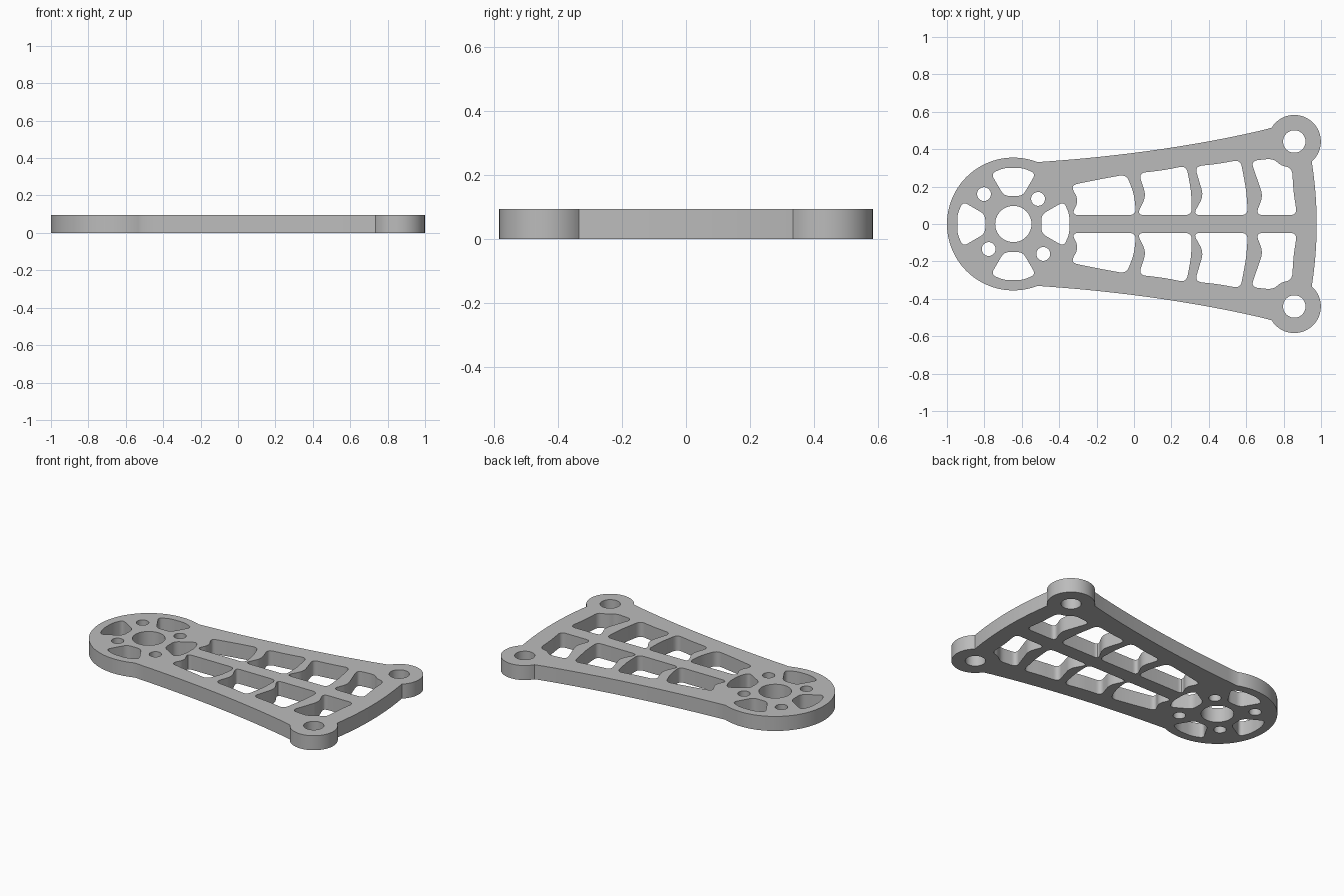
import bpy, bmesh
from math import cos, sin, radians
from mathutils import Vector

cube = bpy.data.objects.get("Cube")
if cube:
    bpy.data.objects.remove(cube, do_unlink=True)

THICK = 0.095
HUB = Vector((-0.645, 0))
BOSS = Vector((0.857, 0.441))

grey = bpy.data.materials.new("plain grey")
grey.use_nodes = True
colour = (0.5, 0.5, 0.5, 1)
grey.diffuse_color = colour
grey.node_tree.nodes["Principled BSDF"].inputs["Base Color"].default_value = colour


def arc(centre, radius, start, end, steps=32):
    angles = [radians(start + (end - start) * i / steps) for i in range(steps + 1)]
    return [centre + radius * Vector((cos(a), sin(a))) for a in angles]


def circle(centre, radius):
    return arc(centre, radius, 0, 360, 48)[:-1]


def bend(a, control, b, steps=12):
    a, control, b = Vector(a), Vector(control), Vector(b)
    ts = [i / steps for i in range(steps + 1)]
    return [a * (1 - t) ** 2 + control * 2 * t * (1 - t) + b * t * t for t in ts]


def rounded(points, size):
    """Closed loop with every corner softened, up to half of each edge."""
    pts = [Vector(p) for p in points]
    loop = []
    for i, p in enumerate(pts):
        ends = []
        for q in (pts[i - 1], pts[(i + 1) % len(pts)]):
            edge = q - p
            ends.append(p + edge.normalized() * min(size, edge.length * 0.49))
        loop += bend(ends[0], p, ends[1], 6)
    return loop


def mirror(points):
    return [Vector((p[0], -p[1])) for p in points]


# Outer outline: hub, flared arm, two bosses and bowed end, mirrored about y = 0
hub_edge = arc(HUB, 0.355, 180, 68.8, 40)
arm_edge = bend(hub_edge[-1], (0.165, 0.376), (0.736, 0.513), 20)[1:-1]
boss_edge = arc(BOSS, 0.142, 148.8, -48.9, 36)
end_edge = bend(boss_edge[-1], (0.977, 0.16), (0.977, 0), 8)[1:]
upper = hub_edge + arm_edge + boss_edge + end_edge
loops = [upper + mirror(upper[1:-1])[::-1]]

# Hub bore and screw holes
loops.append(circle(HUB, 0.097))
for offset in ((-0.157, 0.16), (0.132, 0.134), (-0.132, -0.134), (0.16, -0.16)):
    loops.append(circle(HUB + Vector(offset), 0.037))

# Four tapered hub windows
for turn in range(4):
    side = Vector((cos(radians(90 * turn)), sin(radians(90 * turn))))
    across = Vector((-side.y, side.x))
    wedge = [(0.15, -0.05), (0.27, -0.12), (0.30, -0.05),
             (0.30, 0.05), (0.27, 0.12), (0.15, 0.05)]
    wedge = [HUB + side * r + across * w for r, w in wedge]
    loops.append(rounded(wedge, 0.03))

# Arm windows, each followed by its mirrored twin
INNER = 0.048
windows = [
    [(-0.335, INNER), (-0.295, 0.125), (-0.34, 0.207), (-0.19, 0.238),
     (-0.04, 0.265), (0.0, 0.16), (0.012, INNER)],
    [(0.015, INNER), (0.065, 0.15), (0.025, 0.272), (0.16, 0.288),
     (0.28, 0.312), (0.305, 0.18), (0.31, INNER)],
    [(0.315, INNER), (0.372, 0.15), (0.325, 0.308), (0.45, 0.322),
     (0.57, 0.343), (0.6, 0.18), (0.61, INNER)],
    [(0.65, INNER), (0.69, 0.15), (0.625, 0.338), (0.745, 0.35),
     (0.785, 0.312), (0.845, 0.3), (0.853, 0.17), (0.872, INNER)],
]
for window in windows:
    loop = rounded(window, 0.038)
    loops += [loop, mirror(loop)]

# Boss holes
hole = circle(BOSS, 0.06)
loops += [hole, mirror(hole)]

# Fill the flat profile and thicken it
curve = bpy.data.curves.new("bracket_plate", "CURVE")
curve.dimensions = "2D"
curve.fill_mode = "BOTH"
curve.extrude = THICK / 2
for loop in loops:
    spline = curve.splines.new("POLY")
    spline.points.add(len(loop) - 1)
    for point, p in zip(spline.points, loop):
        point.co = (p.x, p.y, 0, 1)
    spline.use_cyclic_u = True
plate = bpy.data.objects.new("bracket_plate", curve)
plate.location.z = THICK / 2
bpy.context.collection.objects.link(plate)

bpy.ops.object.select_all(action="DESELECT")
plate.select_set(True)
bpy.context.view_layer.objects.active = plate
bpy.ops.object.convert(target="MESH")
plate = bpy.context.object

# Weld the caps to the walls
mesh = plate.data
bm = bmesh.new()
bm.from_mesh(mesh)
bmesh.ops.remove_doubles(bm, verts=bm.verts, dist=0.0002)
bmesh.ops.recalc_face_normals(bm, faces=bm.faces)
bm.to_mesh(mesh)
bm.free()
mesh.materials.clear()
mesh.materials.append(grey)
bpy.ops.object.shade_smooth_by_angle(angle=radians(30))
